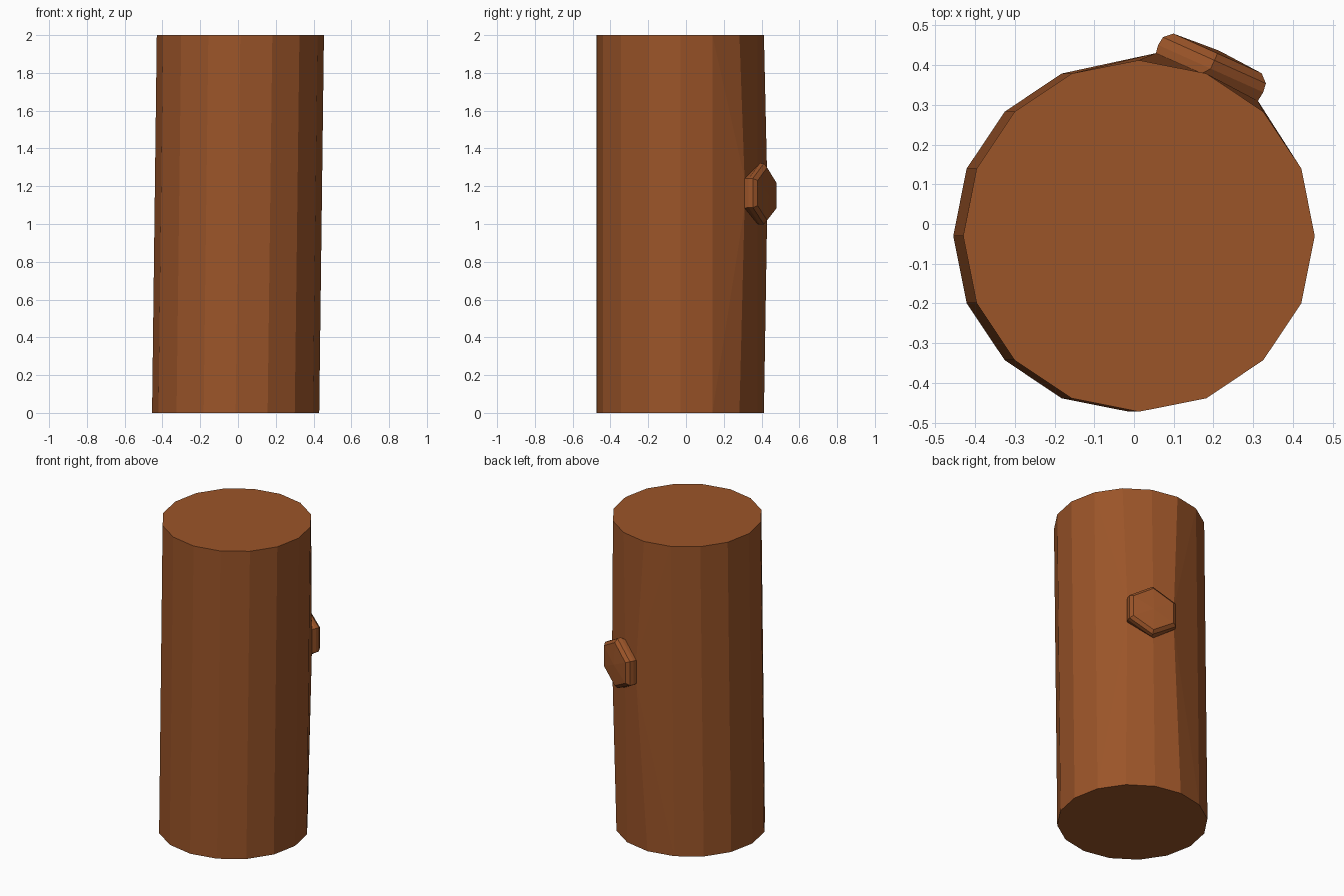
import bpy, bmesh, math
from mathutils import Vector

if "Cube" in bpy.data.objects:
    bpy.data.objects.remove(bpy.data.objects["Cube"])

SIDES, R, CY, LEAN, H = 16, 0.4425, -0.03, 0.0125, 2.0
bm = bmesh.new()


def ring(cx, z):
    return [bm.verts.new((cx + R * math.cos(2 * math.pi * i / SIDES),
                          CY + R * math.sin(2 * math.pi * i / SIDES), z))
            for i in range(SIDES)]


# leaning 16-sided trunk, leaving out the four faces around the knot
bot, top = ring(-LEAN, 0), ring(LEAN, H)
bm.faces.new(bot[::-1])
bm.faces.new(top)
for i in range(SIDES):
    j = (i + 1) % SIDES
    if i not in (1, 2, 3, 4):
        bm.faces.new((bot[i], bot[j], top[j], top[i]))

# knot base: trunk edges 2, 3 and 4 bulge out to a hexagon
lo = {2: (0.312, 0.31, 1.085), 3: (0.171, 0.379, 1.0), 4: (0.055, 0.43, 1.075)}
hi = {2: (0.312, 0.31, 1.24), 3: (0.171, 0.379, 1.31), 4: (0.055, 0.43, 1.225)}
lo = {k: bm.verts.new(p) for k, p in lo.items()}
hi = {k: bm.verts.new(p) for k, p in hi.items()}
for a in (2, 3):
    bm.faces.new((bot[a], bot[a + 1], lo[a + 1], lo[a]))
    bm.faces.new((hi[a], hi[a + 1], top[a + 1], top[a]))
for outer, inner in ((1, 2), (5, 4)):
    bm.faces.new((bot[outer], bot[inner], lo[inner]))
    bm.faces.new((bot[outer], lo[inner], hi[inner], top[outer]))
    bm.faces.new((top[outer], hi[inner], top[inner]))

# knot: hexagonal stub with a chamfered rim and slightly raised cap
T = Vector((0.912, -0.41, 0))
N = Vector((0.41, 0.912, 0))
C = Vector((0.184, 0.371, 1.157))
prev = [lo[2], lo[3], lo[4], hi[4], hi[3], hi[2]]
shape = [(1, -0.07), (0, -0.16), (-1, -0.085), (-1, 0.07), (0, 0.165), (1, 0.085)]
for depth, w, s in ((0.022, 0.145, 1.0), (0.045, 0.142, 0.99), (0.064, 0.122, 0.86)):
    cur = [bm.verts.new(C + N * depth + T * (u * w) + Vector((0, 0, v * s)))
           for u, v in shape]
    for i in range(6):
        j = (i + 1) % 6
        bm.faces.new((prev[i], prev[j], cur[j], cur[i]))
    prev = cur
centre = bm.verts.new(C + N * 0.072)
for i in range(6):
    bm.faces.new((prev[i], prev[(i + 1) % 6], centre))

bmesh.ops.recalc_face_normals(bm, faces=bm.faces)
mesh = bpy.data.meshes.new("log_with_knot")
bm.to_mesh(mesh)
bm.free()
obj = bpy.data.objects.new("log_with_knot", mesh)
bpy.context.collection.objects.link(obj)

# brown bark
mat = bpy.data.materials.new("bark")
mat.diffuse_color = (0.33, 0.09, 0.022, 1)
mat.use_nodes = True
mat.node_tree.nodes["Principled BSDF"].inputs["Base Color"].default_value = mat.diffuse_color
mesh.materials.append(mat)
